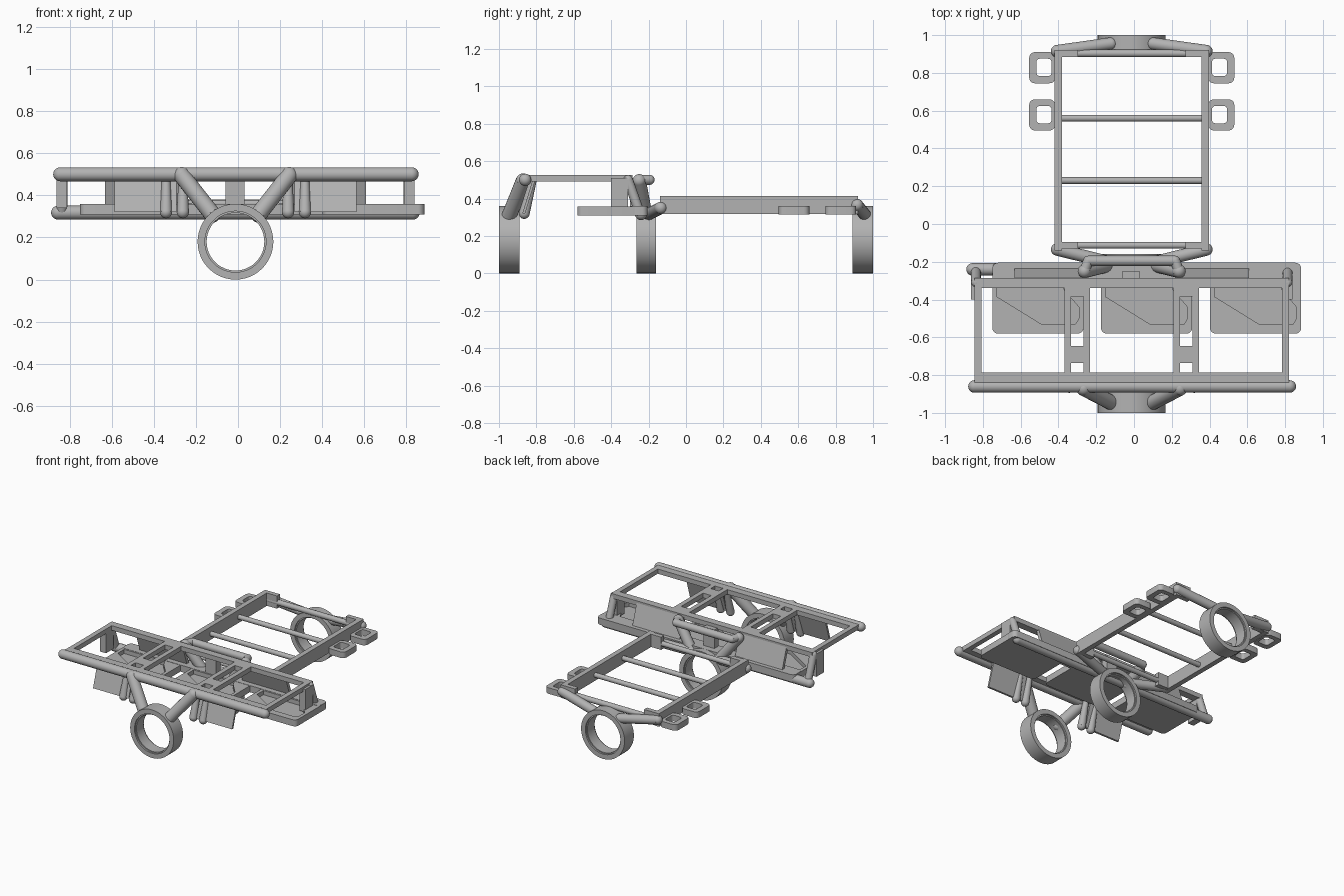
import bpy, bmesh, math
from mathutils import Vector

if "Cube" in bpy.data.objects:
    bpy.data.objects.remove(bpy.data.objects["Cube"])

CX = -0.012  # centre line of the frame
mat = bpy.data.materials.new("plain grey")
mat.diffuse_color = (0.45, 0.45, 0.45, 1)
mat.use_nodes = True
mat.node_tree.nodes["Principled BSDF"].inputs["Base Color"].default_value = mat.diffuse_color


def finish(name, bm, smooth=False):
    bmesh.ops.recalc_face_normals(bm, faces=bm.faces)
    me = bpy.data.meshes.new(name)
    bm.to_mesh(me)
    bm.free()
    me.materials.append(mat)
    ob = bpy.data.objects.new(name, me)
    bpy.context.collection.objects.link(ob)
    if smooth:
        bpy.context.view_layer.objects.active = ob
        ob.select_set(True)
        bpy.ops.object.shade_smooth_by_angle(angle=math.radians(35))
        ob.select_set(False)
    return ob


def box(name, x, y, z, tilt=0):
    """Box from ranges; tilt slides the top edge along y."""
    bm = bmesh.new()
    bmesh.ops.create_cube(bm, size=1)
    for v in bm.verts:
        s = v.co + Vector((.5, .5, .5))
        v.co = (x[0] + s.x * (x[1] - x[0]), y[0] + s.y * (y[1] - y[0]) + s.z * tilt,
                z[0] + s.z * (z[1] - z[0]))
    return finish(name, bm)


def tube(name, pts, r, r2=None):
    """Round-ended tube through points."""
    bm = bmesh.new()
    pts = [Vector(p) for p in pts]
    for a, b in zip(pts, pts[1:]):
        d = b - a
        m = d.to_track_quat('Z', 'Y').to_matrix().to_4x4()
        m.translation = (a + b) / 2
        bmesh.ops.create_cone(bm, cap_ends=True, segments=20, radius1=r, radius2=r2 or r,
                              depth=d.length, matrix=m)
    for i, p in enumerate(pts):
        res = bmesh.ops.create_uvsphere(bm, u_segments=20, v_segments=10, radius=(r2 or r) if i else r)
        bmesh.ops.translate(bm, verts=res["verts"], vec=p)
    return finish(name, bm, True)


def rounded(x, y, r, n=5):
    """Outline of a rounded rectangle."""
    out = []
    for k, (px, py) in enumerate([(x[1] - r, y[1] - r), (x[0] + r, y[1] - r),
                                  (x[0] + r, y[0] + r), (x[1] - r, y[0] + r)]):
        for i in range(n + 1):
            a = math.pi / 2 * (k + i / n)
            out.append((px + r * math.cos(a), py + r * math.sin(a)))
    return out


def plate(name, loops, z):
    """Flat plate between two heights; loops after the first are holes."""
    cu = bpy.data.curves.new(name, 'CURVE')
    cu.dimensions, cu.fill_mode = '2D', 'BOTH'
    cu.extrude = (z[1] - z[0]) / 2
    for lp in loops:
        sp = cu.splines.new('POLY')
        sp.points.add(len(lp) - 1)
        for p, c in zip(sp.points, lp):
            p.co = (c[0], c[1], 0, 1)
        sp.use_cyclic_u = True
    tmp = bpy.data.objects.new(name, cu)
    bpy.context.collection.objects.link(tmp)
    bpy.context.view_layer.update()
    me = bpy.data.meshes.new_from_object(tmp.evaluated_get(bpy.context.evaluated_depsgraph_get()))
    bpy.data.objects.remove(tmp)
    bm = bmesh.new()
    bm.from_mesh(me)
    bmesh.ops.remove_doubles(bm, verts=bm.verts, dist=1e-5)
    bmesh.ops.translate(bm, verts=bm.verts, vec=(0, 0, sum(z) / 2))
    return finish(name, bm, True)


def mx(s, a, b):
    """X range on side s, measured from the centre line."""
    return tuple(sorted((CX + s * a, CX + s * b)))


# Wheel rings: revolved hollow section with a small inner lip
def ring(name, y0, y1):
    bm = bmesh.new()
    prof = [(.18, y0), (.18, y1), (.145, y1), (.145, y1 - .012), (.137, y1 - .012),
            (.137, y0 + .012), (.145, y0 + .012), (.145, y0)]
    n = 48
    rows = [[bm.verts.new((CX + r * math.cos(t), y, .18 + r * math.sin(t))) for r, y in prof]
            for t in (2 * math.pi * i / n for i in range(n))]
    for i in range(n):
        a, b = rows[i], rows[(i + 1) % n]
        for j in range(len(prof)):
            k = (j + 1) % len(prof)
            bm.faces.new((a[j], a[k], b[k], b[j]))
    finish(name, bm, True)


ring("front_ring", -1, -.89)
ring("middle_ring", -.265, -.16)
ring("back_ring", .89, 1)

# Raised front frame
Z = (.49, .525)
tube("front_tube", [(-.845, -.86, .5), (.825, -.86, .5)], .033)
box("front_beam", (-.845, .82), (-.86, -.785), Z)
box("rear_beam", (-.845, .82), (-.34, -.285), Z)
tube("lower_tube", [(-.855, -.24, .318), (.83, -.24, .318)], .033)
tube("handle", [(CX - .25, -.25, .5), (CX - .23, -.195, .5), (CX + .23, -.195, .5),
                (CX + .25, -.25, .5)], .027)
box("centre_post", (-.06, .03), (-.3, -.25), (.33, .5))

for s in (-1, 1):
    box("side_rail", mx(s, .795, .832), (-.86, -.285), Z)
    for a in (.22, .322):
        box("inner_rail", mx(s, a, a + .035), (-.86, -.285), Z)
    box("inner_bridge", mx(s, .22, .357), (-.735, -.645), Z)
    box("inner_bridge_rear", mx(s, .22, .357), (-.385, -.285), Z)
    # end posts
    box("end_post", mx(s, .80, .85), (-.40, -.31), (.34, .51))
    tube("end_strut", [(CX + s * .825, -.31, .5), (CX + s * .825, -.25, .33)], .026)
    # hanging panels
    box("front_panel", mx(s, .28, .575), (-.875, -.86), (.32, .5), .055)
    box("rear_panel", mx(s, .23, .62), (-.25, -.225), (.33, .51), -.06)
    # hanging fingers
    for a in (.25, .33):
        tube("finger", [(CX + s * a, -.82, .49), (CX + s * a, -.865, .32)], .02, .029)
    # struts to the rings
    tube("front_strut", [(CX + s * .255, -.87, .495), (CX + s * .11, -.945, .31)], .04)
    tube("middle_strut", [(CX + s * .25, -.25, .495), (CX + s * .11, -.215, .31)], .036)

# Trays with pocketed rims, hung from a lower shelf
plate("tray_shelf", [rounded((-.75, .885), (-.3, -.205), .03)], (.31, .36))
for x0 in (-.75, -.175, .402):
    out = rounded((x0, x0 + .483), (-.58, -.25), .03)
    pocket = [(x0 + .025, -.31), (x0 + .025, -.385), (x0 + .26, -.53), (x0 + .44, -.53),
              (x0 + .458, -.50), (x0 + .458, -.44), (x0 + .38, -.35), (x0 + .36, -.31)]
    plate("tray_rim", [out, pocket], (.325, .358))
    plate("tray_floor", [out], (.31, .327))

# Low rear frame
for s in (-1, 1):
    box("rear_rail", mx(s, .37, .408), (-.14, .92), (.318, .415))
    box("corner_plate", mx(s, .285, .38), (.885, .92), (.32, .415))
    box("front_corner_plate", mx(s, .285, .38), (-.13, -.095), (.32, .415))
    tube("back_strut", [(CX + s * .395, .915, .365), (CX + s * .11, .955, .315)], .033)
    tube("middle_frame_strut", [(CX + s * .395, -.135, .35), (CX + s * .11, -.205, .315)], .033)
    # side loops
    for y in (.495, .745):
        plate("side_loop", [rounded(mx(s, .405, .543), (y, y + .165), .03),
                            rounded(mx(s, .425, .505), (y + .038, y + .13), .018)], (.315, .36))
for y, r in ((-.113, .018), (.23, .018), (.56, .018), (.903, .02)):
    tube("cross_tube", [(CX - .375, y, .36), (CX + .375, y, .36)], r)
